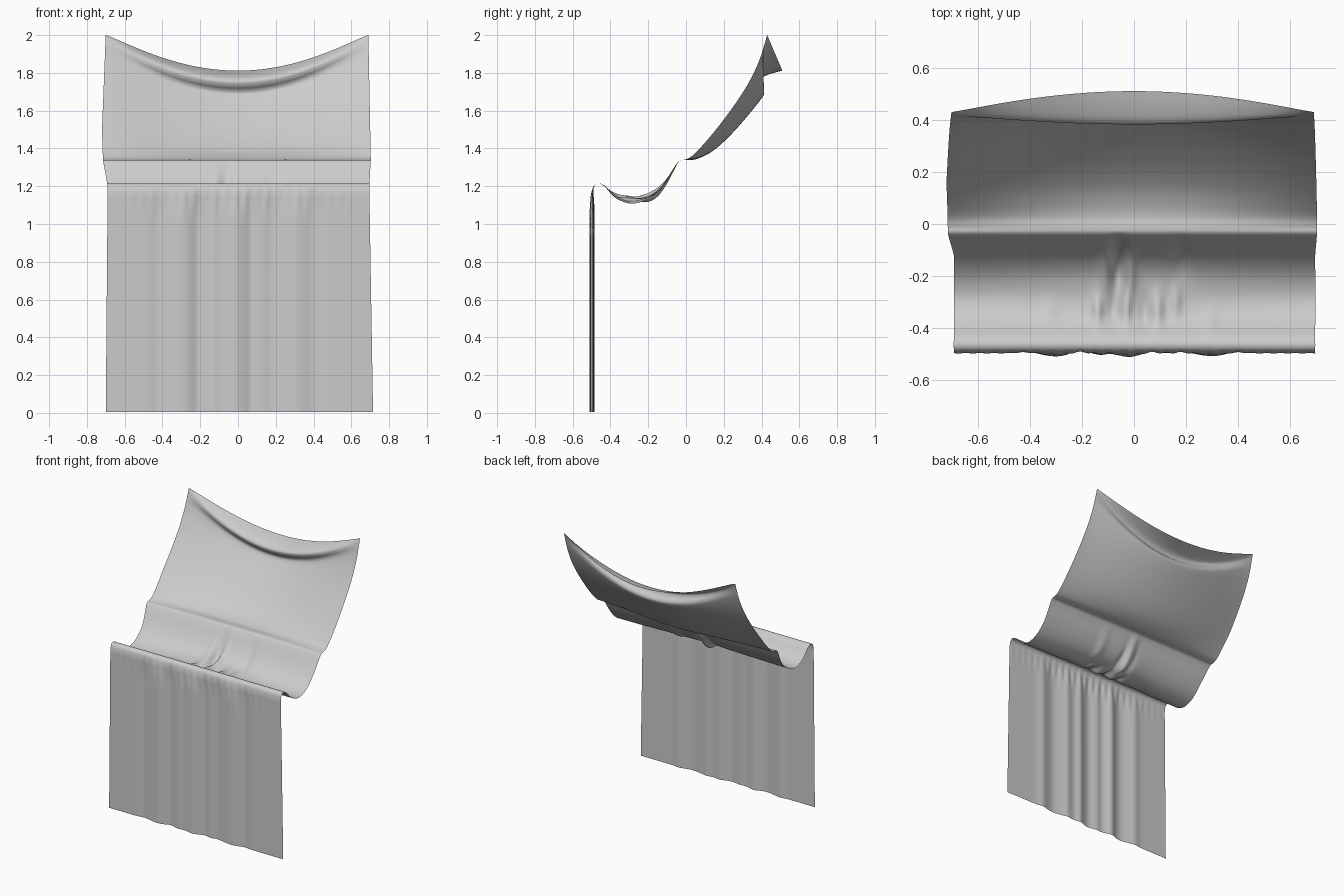
import bpy
from math import sin, cos, exp, pi

# Upper sheet: side-edge (y, z) paired with centre-line (y, z), top hem to rear rail
UPPER = [
    (.430, 2.000, .510, 1.812), (.427, 1.990, .455, 1.797), (.423, 1.978, .405, 1.777),
    (.420, 1.965, .383, 1.755), (.415, 1.950, .390, 1.730), (.409, 1.930, .409, 1.708),
    (.400, 1.900, .412, 1.685), (.375, 1.835, .385, 1.645), (.330, 1.745, .335, 1.583),
    (.270, 1.650, .275, 1.513), (.200, 1.553, .205, 1.440), (.130, 1.465, .135, 1.382),
    (.070, 1.397, .073, 1.350), (.025, 1.355, .027, 1.338)]
# Lower sheet: rear rail, sagging valley, front rail, hanging drop
LOWER = [(-.010, 1.340), (-.035, 1.335), (-.060, 1.303), (-.100, 1.238), (-.150, 1.175),
         (-.210, 1.128), (-.280, 1.107), (-.345, 1.122), (-.395, 1.160), (-.430, 1.198),
         (-.460, 1.214), (-.485, 1.203), (-.495, 1.165), (-.496, 1.10), (-.496, .82),
         (-.496, .54), (-.496, .27), (-.496, .005)]
ROWS = UPPER + [(y, z, y, z) for y, z in LOWER]


def spline(pts, per):
    out = []
    for i in range(len(pts) - 1):
        a, b = pts[max(i - 1, 0)], pts[i]
        c, d = pts[i + 1], pts[min(i + 2, len(pts) - 1)]
        for k in range(per):
            t = k / per
            out.append([.5 * (2 * q + (r - p) * t + (2 * p - 5 * q + 4 * r - s) * t * t
                              + (3 * q - p - 3 * r + s) * t ** 3)
                        for p, q, r, s in zip(a, b, c, d)])
    return out + [list(pts[-1])]


def bump(x, centre, width):
    return exp(-((x - centre) / width) ** 2)


def side(z, table):
    for (z0, a), (z1, b) in zip(table, table[1:]):
        if z0 >= z >= z1:
            t = (z0 - z) / (z0 - z1)
            return a + (b - a) * t
    return table[-1][1]


LEFT = [(2.01, .70), (1.5, .72), (1.34, .715), (1.2, .69), (0, .70)]
RIGHT = [(2.01, .69), (1.5, .70), (1.34, .703), (1.2, .695), (0, .715)]
# Drop folds: position, width, depth (negative comes forward)
FOLDS = [(-.42, .04, .008), (-.30, .06, -.012), (-.21, .035, .013), (-.13, .03, -.006),
         (-.02, .05, -.014), (.07, .03, .010), (.18, .035, .008), (.30, .06, -.011),
         (.40, .04, .008)]
# Wrinkles in the valley: x, y, x width, y width, height
WRINKLES = [(-.06, -.16, .03, .10, -.035), (-.015, -.19, .022, .08, .02),
            (-.11, -.18, .025, .08, .015), (.18, -.14, .035, .08, -.012),
            (-.14, -.33, .02, .06, .022), (-.08, -.33, .02, .06, -.012),
            (-.03, -.32, .02, .07, .022), (.04, -.35, .02, .06, -.012),
            (.09, -.33, .025, .07, .022), (.16, -.30, .02, .06, .014),
            (-.33, -.34, .03, .05, .008), (.29, -.38, .025, .05, .008)]

NX = 160
profile = spline(ROWS, 6)
verts, faces = [], []
for ey, ez, cy, cz in profile:
    for i in range(NX + 1):
        u = 2 * i / NX - 1
        w = (1 - u * u) ** 1.15
        y, z = ey + (cy - ey) * w, ez + (cz - ez) * w
        x = u * side(ez, RIGHT if u > 0 else LEFT)
        if y < -.03 and z > 1.1:
            # Valley lift and pinched wrinkles
            z += .022 * bump(x, 0, .4) * bump(y, -.27, .10)
            fade = min(1, (-.03 - y) / .03) * min(1, max(0, (y + .48) / .05))
            z += fade * sum(h * bump(x, a, wa) * bump(y, b, wb)
                            for a, b, wa, wb, h in WRINKLES)
        if y < -.48:
            # Soft vertical folds and small gathers below the front rail
            g = min(1, max(0, (1.21 - z) / .15))
            y += g * sum(d * bump(x, c, wd) for c, wd, d in FOLDS)
            y += .003 * bump(z, 1.13, .06) * sin(x * 2 * pi / .055) * bump(x, 0, .5)
        verts.append((x, y, z))
for j in range(len(profile) - 1):
    for i in range(NX):
        a = j * (NX + 1) + i
        faces.append((a, a + NX + 1, a + NX + 2, a + 1))

# Draped cloth sheet
mesh = bpy.data.meshes.new("draped_cloth")
mesh.from_pydata(verts, [], faces)
mesh.update()
cloth = bpy.data.objects.new("draped_cloth", mesh)
bpy.context.collection.objects.link(cloth)
for p in mesh.polygons:
    p.use_smooth = True
